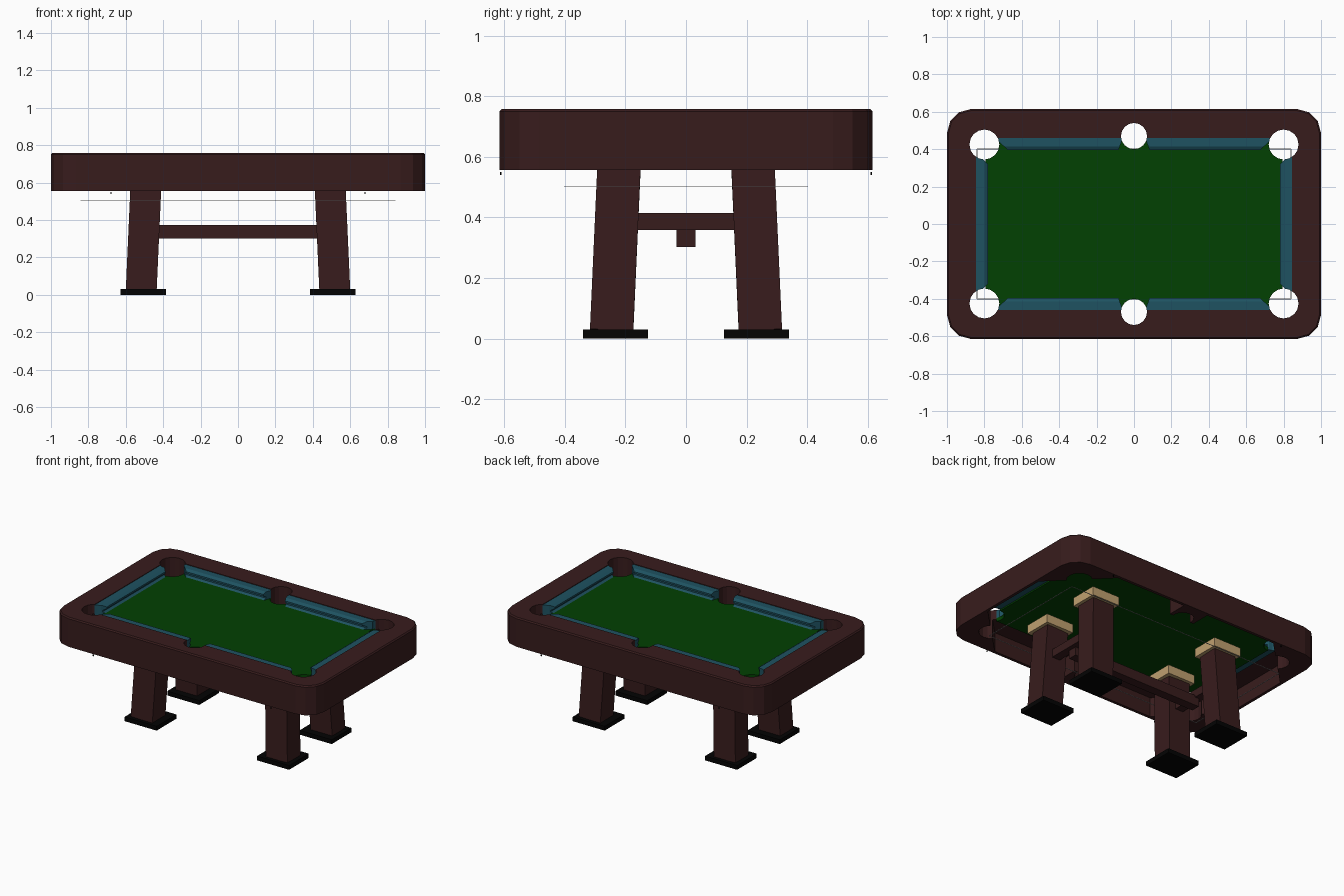
import bpy, bmesh, math
from mathutils import Matrix

cube = bpy.data.objects.get("Cube")
if cube:
    bpy.data.objects.remove(cube, do_unlink=True)


def material(name, rgb):
    m = bpy.data.materials.new(name)
    m.use_nodes = True
    m.diffuse_color = (*rgb, 1)
    bsdf = m.node_tree.nodes["Principled BSDF"]
    bsdf.inputs["Base Color"].default_value = (*rgb, 1)
    bsdf.inputs["Roughness"].default_value = 0.6
    return m


WOOD = material("dark wood", (0.039, 0.0115, 0.012))
FELT = material("green felt", (0.0005, 0.052, 0.0005))
CUSHION = material("blue cushion", (0.013, 0.085, 0.12))
BLACK = material("black rubber", (0.001, 0.001, 0.001))
TAN = material("light wood", (0.52, 0.35, 0.16))
PALE = material("pale trim", (0.85, 0.85, 0.85))


def finish(name, bm, mat):
    bmesh.ops.recalc_face_normals(bm, faces=bm.faces[:])
    me = bpy.data.meshes.new(name)
    bm.to_mesh(me)
    bm.free()
    if mat:
        me.materials.append(mat)
    ob = bpy.data.objects.new(name, me)
    bpy.context.collection.objects.link(ob)
    return ob


def box(name, center, size, mat, rot=(0, 0, 0)):
    bm = bmesh.new()
    bmesh.ops.create_cube(bm, size=1, matrix=Matrix.Diagonal((*size, 1)))
    ob = finish(name, bm, mat)
    ob.location, ob.rotation_euler = center, rot
    return ob


def prism(name, outline, z0, z1, mat, bevel=0):
    """Extrude a closed outline, optionally bevelling its upper rim."""
    bm = bmesh.new()
    low = [bm.verts.new((x, y, z0)) for x, y in outline]
    high = [bm.verts.new((x, y, z1)) for x, y in outline]
    bm.faces.new(low)
    cap = bm.faces.new(high)
    for i in range(len(low)):
        bm.faces.new((low[i - 1], low[i], high[i], high[i - 1]))
    if bevel:
        bmesh.ops.bevel(bm, geom=cap.edges[:], offset=bevel, segments=1, affect='EDGES')
    return finish(name, bm, mat)


def rounded(hx, hy, r, steps=3):
    pts = []
    for q, (sx, sy) in enumerate(((1, 1), (-1, 1), (-1, -1), (1, -1))):
        for i in range(steps + 1):
            a = (q + i / steps) * math.pi / 2
            pts.append((sx * (hx - r) + r * math.cos(a), sy * (hy - r) + r * math.sin(a)))
    return pts


def four_way(quarter):
    """Mirror a quarter outline around both axes, in order."""
    back = quarter[::-1]
    return (quarter + [(-x, y) for x, y in back]
            + [(-x, -y) for x, y in quarter] + [(x, -y) for x, y in back])


def circle(x, y, r, n=16):
    return [(x + r * math.cos(i * math.tau / n), y + r * math.sin(i * math.tau / n)) for i in range(n)]


def carve(ob, cutters):
    """Subtract cutters and bake the result into the mesh."""
    for c in cutters:
        mod = ob.modifiers.new("cut", 'BOOLEAN')
        mod.operation, mod.solver, mod.object = 'DIFFERENCE', 'EXACT', c
    dg = bpy.context.evaluated_depsgraph_get()
    me = bpy.data.meshes.new_from_object(ob.evaluated_get(dg))
    ob.modifiers.clear()
    ob.data = me


# Pocket positions: x, y, radius
IN_X, IN_Y, BED_Z = 0.845, 0.46, 0.70
pockets = [(sx * 0.8, sy * 0.425, 0.08) for sx in (-1, 1) for sy in (-1, 1)]
pockets += [(0, sy * 0.47, 0.07) for sy in (-1, 1)]
holes = [prism("pocket_cutter", circle(*p), 0.5, 0.9, None) for p in pockets]

# Rail frame: hollow underneath except for solid blocks behind the pockets
frame = prism("rail_frame", rounded(1, 0.615, 0.13), 0.556, 0.758, WOOD, bevel=0.008)
hollow = four_way([(0.98, 0.245), (0.63, 0.595), (0.095, 0.595), (0.095, 0.45)])
cavity = prism("cavity_cutter", hollow, 0.4, 0.69, None)
opening = box("opening_cutter", (0, 0, 0.7), (2 * IN_X, 2 * IN_Y, 0.8), None)
carve(frame, [cavity, opening] + holes)

# Playing bed, thin, ending under the end cushions
bed = box("playing_bed", (0, 0, BED_Z - 0.0125), (1.59, 2 * IN_Y, 0.025), FELT)
carve(bed, holes)

# Cushions: grooved profile of (inward distance, height)
PROFILE = [(0, 0.754), (0.045, 0.754), (0.065, 0.742), (0.065, 0.73), (0.045, 0.72),
           (0.045, 0.71), (0.06, BED_Z), (0.06, 0.685), (0, 0.685)]


def cushion(name, u0, u1, m0, m1, place):
    bm = bmesh.new()
    a = [bm.verts.new(place(u0 + m0 * d, d, z)) for d, z in PROFILE]
    b = [bm.verts.new(place(u1 - m1 * d, d, z)) for d, z in PROFILE]
    bm.faces.new(a)
    bm.faces.new(b)
    for i in range(len(a)):
        bm.faces.new((a[i - 1], a[i], b[i], b[i - 1]))
    carve(finish(name, bm, CUSHION), holes)


for s in (-1, 1):
    cushion("end_cushion", -0.385, 0.385, 1, 1,
            lambda u, d, z: (s * (IN_X - d), u, z))
    for t in (-1, 1):
        cushion("side_cushion", 0.06, 0.745, 0.35, 1.1,
                lambda u, d, z: (s * u, t * (IN_Y - d), z))

for c in holes + [cavity, opening]:
    bpy.data.objects.remove(c, do_unlink=True)

# Splayed legs with feet and mounting pads
for sx in (-1, 1):
    for sy in (-1, 1):
        box("leg", (sx * 0.505, sy * 0.233, 0.3), (0.165, 0.143, 0.55), WOOD,
            (sy * 0.045, -sx * 0.045, 0))
        box("foot", (sx * 0.507, sy * 0.233, 0.015), (0.245, 0.215, 0.03), BLACK)
        box("mounting_pad", (sx * 0.493, sy * 0.222, 0.602), (0.21, 0.19, 0.06), TAN)
        box("skirt_stud", (sx * 0.68, sy * 0.611, 0.545), (0.006, 0.005, 0.01), BLACK)
    # Stretcher between each pair of legs
    box("cross_stretcher", (sx * 0.5, 0, 0.3865), (0.06, 0.36, 0.055), WOOD)
    # Thin trim loop below the bed
    box("trim_side", (sx * 0.84, 0, 0.503), (0.006, 0.8, 0.001), PALE)
    box("trim_long", (0, sx * 0.4, 0.503), (1.68, 0.006, 0.001), PALE)
box("long_stretcher", (0, 0, 0.337), (1.0, 0.062, 0.07), WOOD)
